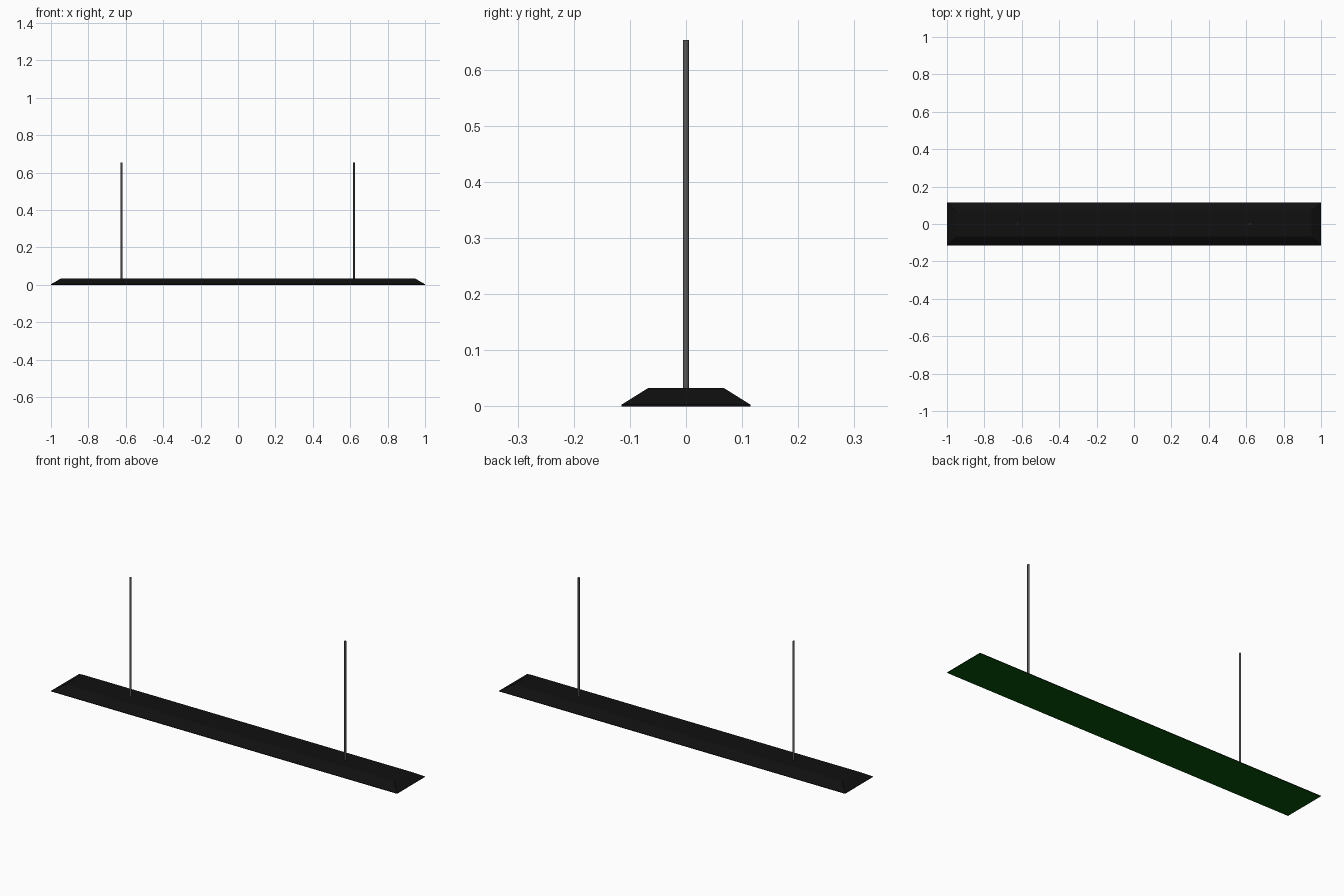
import bpy, bmesh

if "Cube" in bpy.data.objects:
    bpy.data.objects.remove(bpy.data.objects["Cube"])


def material(name, color):
    m = bpy.data.materials.new(name)
    m.diffuse_color = (*color, 1)
    m.use_nodes = True
    m.node_tree.nodes["Principled BSDF"].inputs["Base Color"].default_value = m.diffuse_color
    return m


black = material("black_housing", (0.005, 0.005, 0.005))
green = material("green_diffuser", (0.002, 0.085, 0.003))
grey = material("dark_rod", (0.1, 0.1, 0.1))


def new_object(name, bm, mats):
    mesh = bpy.data.meshes.new(name)
    bm.to_mesh(mesh)
    bm.free()
    obj = bpy.data.objects.new(name, mesh)
    bpy.context.collection.objects.link(obj)
    for m in mats:
        mesh.materials.append(m)
    return obj


# Housing: shallow bevelled tray with a thin lip and a coloured underside
bm = bmesh.new()
rings = []
for hx, hy, z in [(1.0, 0.115, 0), (1.0, 0.115, 0.003), (0.948, 0.067, 0.033)]:
    rings.append([bm.verts.new((sx * hx, sy * hy, z))
                  for sx, sy in [(-1, -1), (1, -1), (1, 1), (-1, 1)]])
for lower, upper in zip(rings, rings[1:]):
    for i in range(4):
        j = (i + 1) % 4
        bm.faces.new((lower[i], lower[j], upper[j], upper[i]))
bm.faces.new(rings[-1])
diffuser = bm.faces.new(rings[0][::-1])
diffuser.material_index = 1
new_object("lamp_housing", bm, [black, green])

# Two suspension rods rising from the housing
ROD_BOTTOM, ROD_TOP = 0.033, 0.653
for side, x in [("left", -0.622), ("right", 0.62)]:
    bpy.ops.mesh.primitive_cylinder_add(
        vertices=16, radius=0.005, depth=ROD_TOP - ROD_BOTTOM,
        location=(x, 0, (ROD_TOP + ROD_BOTTOM) / 2))
    rod = bpy.context.object
    rod.name = side + "_suspension_rod"
    rod.data.materials.append(grey)
    bpy.ops.object.shade_smooth_by_angle()
